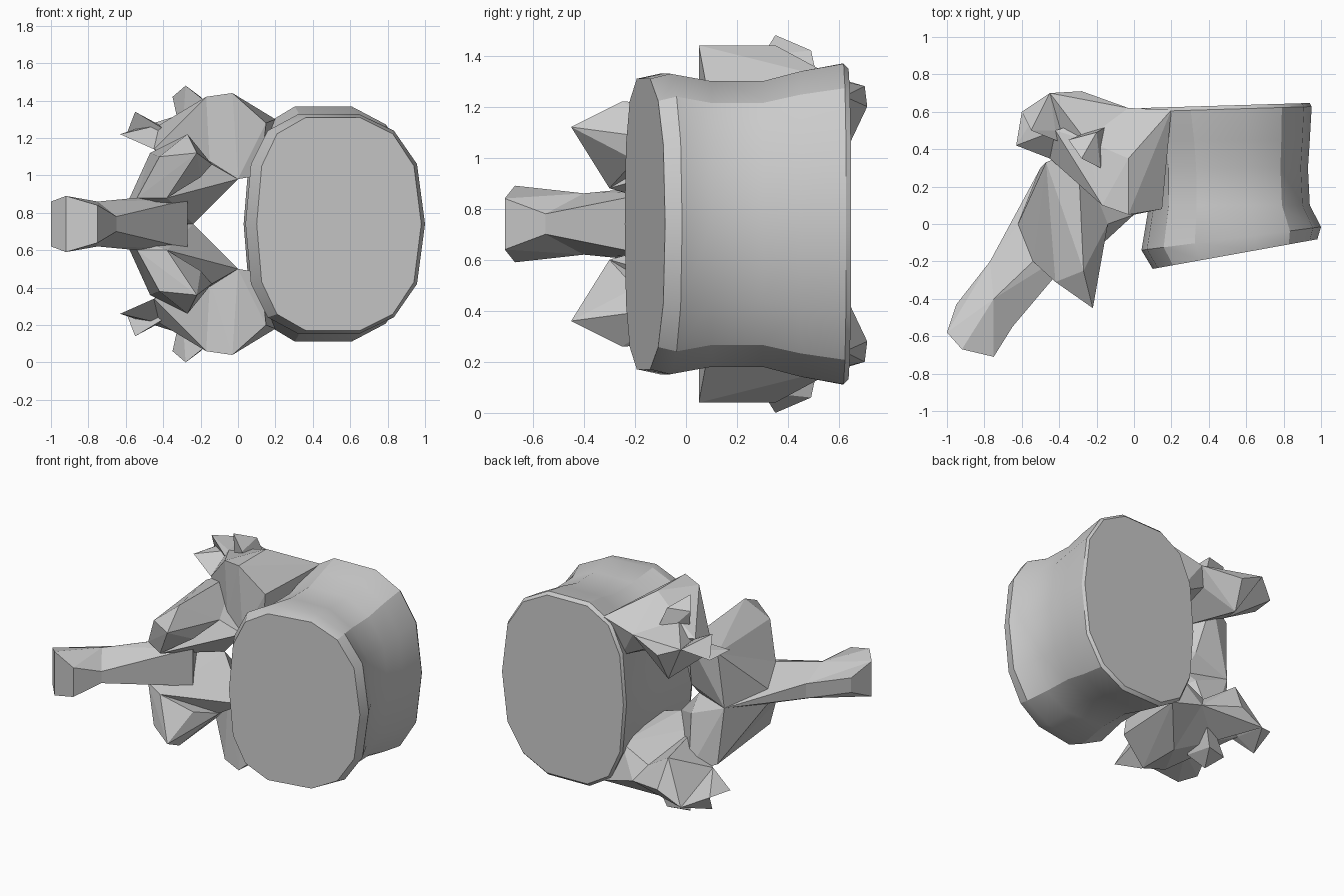
import bpy, bmesh, math

if "Cube" in bpy.data.objects:
    bpy.data.objects.remove(bpy.data.objects["Cube"], do_unlink=True)

MIDDLE = 0.74  # height of the symmetry plane

bone = bpy.data.materials.new("bone_grey")
bone.use_nodes = True
bone.diffuse_color = (0.6, 0.6, 0.6, 1)
shader = bone.node_tree.nodes["Principled BSDF"]
shader.inputs["Base Color"].default_value = bone.diffuse_color


def finish(bm, name):
    bmesh.ops.recalc_face_normals(bm, faces=bm.faces)
    mesh = bpy.data.meshes.new(name)
    bm.to_mesh(mesh)
    bm.free()
    mesh.materials.append(bone)
    obj = bpy.data.objects.new(name, mesh)
    bpy.context.collection.objects.link(obj)
    return obj


def hull(name, points):
    """Faceted solid wrapped around points measured from the symmetry plane."""
    bm = bmesh.new()
    verts = [bm.verts.new((x, y, MIDDLE + h)) for x, y, h in points]
    wrapped = bmesh.ops.convex_hull(bm, input=verts)
    spare = wrapped["geom_interior"] + wrapped["geom_unused"]
    inner = {item for item in spare if isinstance(item, bmesh.types.BMVert)}
    bmesh.ops.delete(bm, geom=list(inner), context='VERTS')
    return finish(bm, name)


def flipped(points):
    return [(x, y, -h) for x, y, h in points]


def pair(name, *points):
    hull("upper_" + name, points)
    hull("lower_" + name, flipped(points))


def centred(name, *points):
    hull(name, list(points) + flipped(points))


def soft_power(value, exponent):
    return math.copysign(abs(value) ** exponent, value)


# Vertebral body: rounded outside, squarer towards the canal
def body_ring(bm, y, tilt, left, right, height, sides=14):
    ring = []
    width = (right - left) / 2
    for step in range(sides):
        angle = math.tau * step / sides
        squareness = 0.9 if math.cos(angle) > 0 else 0.6
        across = width * (1 + soft_power(math.cos(angle), squareness))
        up = height * soft_power(math.sin(angle), 0.75)
        ring.append(bm.verts.new((left + across, y + tilt * across, MIDDLE + up)))
    return ring


bm = bmesh.new()
loops = [
    body_ring(bm, y=-0.24, tilt=0.18, left=0.1, right=0.98, height=0.58),
    body_ring(bm, y=-0.14, tilt=0.13, left=0.04, right=1, height=0.6),
    body_ring(bm, y=0.1, tilt=0, left=0.08, right=0.94, height=0.57),
    body_ring(bm, y=0.3, tilt=0, left=0.08, right=0.93, height=0.57),
    body_ring(bm, y=0.45, tilt=0, left=0.06, right=0.94, height=0.61),
    body_ring(bm, y=0.6, tilt=0.03, left=0.03, right=0.95, height=0.64),
    body_ring(bm, y=0.62, tilt=0.03, left=0.04, right=0.94, height=0.62),
]
for front, back in zip(loops, loops[1:]):
    for i in range(len(front)):
        bm.faces.new((front[i - 1], front[i], back[i], back[i - 1]))
# Fanned end plates
for rim in (loops[0], loops[-1]):
    plate = bm.faces.new(rim)
    bmesh.ops.poke(bm, faces=[plate])
body = finish(bm, "vertebral_body")
bpy.ops.object.select_all(action='DESELECT')
body.select_set(True)
bpy.context.view_layer.objects.active = body
bpy.ops.object.shade_smooth_by_angle(angle=math.radians(28))

# Pedicles joining the body to the arch
body_front = (0.15, 0.08, 0.54)
body_back = (0.2, 0.61, 0.56)
canal_front = (0.12, 0.1, 0.26)
canal_back = (0.1, 0.55, 0.3)
canal_side = (0, 0.05, 0.24)
shoulder_front = (-0.03, 0.05, 0.7)
shoulder_mid = (-0.03, 0.35, 0.7)
shoulder_back = (-0.03, 0.62, 0.5)
neck = (-0.15, 0.1, 0.3)
socket = (-0.1, 0.55, 0.4)
pair("pedicle", body_front, body_back, canal_front, canal_back, canal_side,
     shoulder_front, shoulder_mid, shoulder_back, neck, socket)

# Lateral masses and the knobs above them
shoulder_side = (-0.17, 0.1, 0.68)
knob_peak = (-0.28, 0.35, 0.74)
knob_side = (-0.35, 0.45, 0.68)
knob_back = (-0.2, 0.49, 0.68)
knob_front = (-0.18, 0.3, 0.66)
knob_root = (-0.3, 0.4, 0.45)
spur_root = (-0.45, 0.35, 0.4)
spur_notch = (-0.42, 0.5, 0.53)
mass_top = (-0.26, 0.45, 0.6)
pair("lateral_mass", shoulder_front, shoulder_mid, shoulder_side, shoulder_back,
     mass_top, spur_notch, spur_root, socket, neck)
pair("lateral_knob", knob_peak, knob_side, knob_back, knob_front, knob_root, socket)

# Upper articular processes and their side spurs
facet_peak = (-0.28, 0.71, 0.46)
facet_side = (-0.45, 0.7, 0.54)
facet_inner = (-0.3, 0.62, 0.27)
spur_end = (-0.63, 0.42, 0.48)
spur_back = (-0.6, 0.6, 0.47)
spur_peak = (-0.55, 0.5, 0.6)
pair("superior_facet", facet_peak, facet_side, facet_inner, shoulder_back,
     socket, neck, spur_root, mass_top)
pair("side_spur", spur_root, spur_end, spur_back, facet_side, spur_notch)
pair("spur_tip", spur_peak, facet_side, spur_notch, knob_root, spur_back)

# Laminae closing the canal
lamina_outer = (-0.47, 0.33, 0.38)
lamina_middle = (-0.5, 0.3, 0)
lamina_lip = (-0.14, 0, 0.32)
canal_edge = (-0.25, 0.3, 0.1)
canal_middle = (-0.24, 0.2, 0)
root_top = (-0.62, 0, 0.05)
root_side = (-0.54, -0.2, 0.14)
hook_inner = (-0.38, -0.3, 0.14)
pair("lamina", lamina_outer, lamina_middle, lamina_lip, canal_edge, canal_middle,
     canal_side, neck, knob_root, root_top, root_side, hook_inner)

# Lower articular processes
hook_tip = (-0.22, -0.45, 0.38)
hook_peak = (-0.27, -0.25, 0.48)
hook_side = (-0.42, -0.31, 0.36)
hook_edge = (-0.2, -0.2, 0.25)
pair("inferior_facet", hook_tip, hook_peak, hook_side, hook_edge, hook_inner,
     lamina_lip, lamina_outer, knob_root, root_side)

# Spinous process: flared tip, narrow waist, wide root
tip_top = (-0.95, -0.43, 0.05)
tip_end = (-1, -0.58, 0.12)
tip_low = (-0.92, -0.67, 0.15)
tip_front = (-0.75, -0.71, 0.1)
waist_top = (-0.77, -0.2, 0.05)
waist_side = (-0.75, -0.4, 0.12)
waist_front = (-0.65, -0.55, 0.04)
root_front = (-0.5, -0.36, 0.03)
root_inner = (-0.27, -0.1, 0.13)
centred("spinous_tip", tip_top, tip_end, tip_low, tip_front,
        waist_top, waist_side, waist_front)
centred("spinous_root", waist_top, waist_side, waist_front, root_top,
        root_side, root_front, root_inner, lamina_middle)
